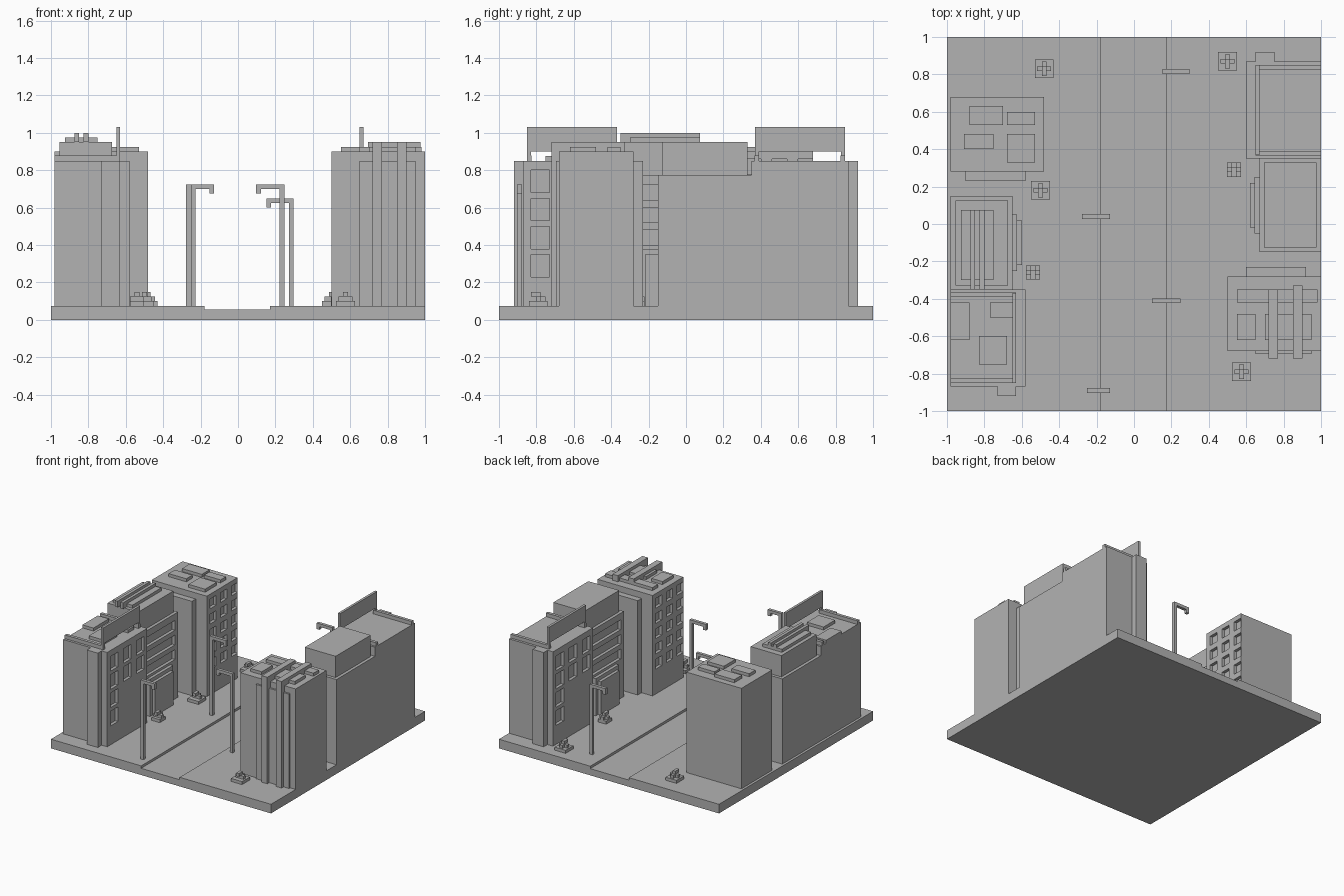
import bpy
import bmesh
from mathutils import Matrix, Vector

GROUND = 0.075
RECESS = 0.025

# Remove the default object
default_cube = bpy.data.objects.get("Cube")
if default_cube:
    bpy.data.objects.remove(default_cube, do_unlink=True)

# Single flat material
grey = bpy.data.materials.new("concrete_grey")
grey.use_nodes = True
colour = (0.45, 0.45, 0.45, 1)
grey.diffuse_color = colour
grey.node_tree.nodes["Principled BSDF"].inputs["Base Color"].default_value = colour


def build(name, boxes, turned=False):
    """Join boxes into one object; turned places it across the street."""
    bm = bmesh.new()
    for xs, ys, zs in boxes:
        low, high = Vector((xs[0], ys[0], zs[0])), Vector((xs[1], ys[1], zs[1]))
        size = high - low
        placement = Matrix.Translation((low + high) / 2) @ Matrix.Diagonal((*size, 1))
        bmesh.ops.create_cube(bm, size=1, matrix=placement)
    if turned:
        spin = Matrix.Translation((0.02, 0, 0)) @ Matrix.Rotation(3.14159265, 4, "Z")
        bmesh.ops.transform(bm, matrix=spin, verts=bm.verts)
    mesh = bpy.data.meshes.new(name)
    bm.to_mesh(mesh)
    bm.free()
    mesh.materials.append(grey)
    item = bpy.data.objects.new(name, mesh)
    bpy.context.collection.objects.link(item)
    return item


def steps(first, width, pitch, count):
    """Evenly spaced intervals."""
    return [(first + pitch * i, first + pitch * i + width) for i in range(count)]


def facade(face, side, top, columns, rows, is_window=lambda column, row: True):
    """Layer of bands and piers that leaves recessed window openings."""
    depth = (face - RECESS, face)
    boxes, level = [], GROUND
    for r, row in enumerate(rows):
        boxes.append((depth, side, (level, row[0])))
        edge = side[0]
        for c, column in enumerate(columns):
            if is_window(c, r):
                boxes.append((depth, (edge, column[0]), row))
                edge = column[1]
        boxes.append((depth, (edge, side[1]), row))
        level = row[1]
    boxes.append((depth, side, (level, top)))
    return boxes


# Base slab with a sunken road
build("base_slab", [
    ((-1, 1), (-1, 1), (0, 0.055)),
    ((-1, -0.18), (-1, 1), (0.055, GROUND)),
    ((0.17, 1), (-1, 1), (0.055, GROUND)),
])


def billboard_block(name, turned):
    """Block with square windows, a side pier and a rooftop billboard."""
    back, face, top = -0.98, -0.58, 0.85
    side = (-0.87, -0.35)
    boxes = [
        ((back, face - RECESS), side, (GROUND, top)),
        ((-0.73, -0.63), (-0.92, side[0]), (GROUND, top)),
    ]
    boxes += facade(face, side, top, steps(-0.83, 0.1, 0.17, 3), steps(0.23, 0.12, 0.15, 4),
                    lambda column, row: column == 0 or row > 1)
    for y in (-0.85, -0.39):
        boxes.append(((back, -0.63), (y, y + 0.025), (top, 0.88)))
        boxes.append(((-0.65, -0.63), (y, y + 0.02), (top, 0.9)))
    build(name, boxes, turned)
    build(name + "_billboard", [((-0.65, -0.63), (-0.85, -0.37), (0.9, 1.03))], turned)


def stepped_block(name, turned):
    """Middle block with ribbon windows, a set-back top floor and an entrance."""
    back, face, top = -0.98, -0.65, 0.775
    side = (-0.35, 0.15)
    boxes = [
        ((back, face - RECESS), side, (GROUND, top)),
        ((-0.955, -0.675), (-0.33, 0.125), (top, 0.95)),
    ]
    boxes += facade(face, side, top, [(-0.31, 0.11)], steps(0.4, 0.08, 0.12, 3))
    build(name, boxes, turned)
    build(name + "_entrance", [
        ((face, face + RECESS), (-0.25, 0.05), (GROUND, 0.38)),
        ((face, face + 0.05), (-0.22, 0.02), (GROUND, 0.35)),
    ], turned)


def tower(name, turned):
    """Tall block with small windows and a shallow pier."""
    back, face, top = -0.98, -0.48, 0.9
    side = (0.28, 0.68)
    boxes = [
        ((back, face - RECESS), side, (GROUND, top)),
        ((-0.9, -0.58), (0.23, side[0]), (GROUND, 0.85)),
    ]
    boxes += facade(face, side, top, steps(0.32, 0.08, 0.14, 3), steps(0.28, 0.08, 0.125, 5))
    build(name, boxes, turned)


# Facing rows of buildings
for row_name, turned in (("west", False), ("east", True)):
    billboard_block(row_name + "_billboard_block", turned)
    stepped_block(row_name + "_stepped_block", turned)
    tower(row_name + "_tower", turned)


def roof_units(name, base, height, footprints):
    build(name, [(xs, ys, (base, base + height)) for xs, ys in footprints])


# Rooftop equipment
roof_units("west_tower_roof_units", 0.9, 0.025, [
    ((-0.88, -0.7), (0.53, 0.63)),
    ((-0.68, -0.53), (0.53, 0.6)),
    ((-0.91, -0.75), (0.4, 0.48)),
    ((-0.68, -0.53), (0.33, 0.48)),
])
roof_units("east_tower_roof_units", 0.9, 0.025, [
    ((0.55, 0.82), (-0.42, -0.35)),
    ((0.55, 0.65), (-0.62, -0.48)),
    ((0.7, 0.95), (-0.62, -0.48)),
    ((0.82, 0.98), (-0.42, -0.35)),
])
roof_units("west_billboard_roof_units", 0.85, 0.025, [
    ((-0.98, -0.88), (-0.62, -0.42)),
    ((-0.83, -0.68), (-0.75, -0.6)),
    ((-0.77, -0.65), (-0.5, -0.42)),
])
roof_units("west_roof_slab", 0.95, 0.025, [((-0.925, -0.75), (-0.3, 0.075))])
roof_units("west_roof_rails", 0.95, 0.05,
           [(xs, (-0.35, 0.075)) for xs in steps(-0.875, 0.025, 0.05, 2)])

# East tower: front panel and fins that wrap onto the roof
fins = [((0.65, 0.95), (-0.695, -0.67), (GROUND, 0.85))]
for x, end in ((0.72, -0.35), (0.85, -0.33)):
    fins.append(((x, x + 0.05), (-0.72, -0.67), (GROUND, 0.95)))
    fins.append(((x, x + 0.05), (-0.67, end), (0.9, 0.95)))
build("east_tower_fins", fins)


def street_lamp(name, post, tip, y, height):
    """Post, arm over the road and a small hanging lamp."""
    w = 0.0125
    depth = (y - w, y + w)
    arm = (min(post, tip) - w, max(post, tip) + w)
    build(name, [
        ((post - w, post + w), depth, (GROUND, height)),
        (arm, depth, (height - 2 * w, height)),
        ((tip - w, tip + w), depth, (height - 4 * w, height)),
    ])


street_lamp("lamp_west_middle", -0.265, -0.14, 0.04, 0.725)
street_lamp("lamp_west_front", -0.24, -0.14, -0.89, 0.725)
street_lamp("lamp_east_front", 0.235, 0.11, -0.41, 0.725)
street_lamp("lamp_east_back", 0.285, 0.165, 0.815, 0.65)


def planter(name, x, y, size):
    """Low box with a blocky shrub."""
    half, unit = size / 2, 0.025

    def cube(dx, dy, low, high):
        cx, cy, h = x + dx * unit, y + dy * unit, unit / 2
        return ((cx - h, cx + h), (cy - h, cy + h),
                (GROUND + low * unit, GROUND + high * unit))

    build(name, [
        ((x - half, x + half), (y - half, y + half), (GROUND, GROUND + unit)),
        cube(0, 0, 1, 3), cube(1, 0, 1, 2), cube(-1, 0, 1, 2),
        cube(0, 1, 1, 2), cube(0, -1, 2, 3),
    ])


for i, (x, y, size) in enumerate([
    (-0.48, 0.83, 0.1), (-0.5, 0.18, 0.1), (-0.54, -0.26, 0.075),
    (0.5, 0.87, 0.1), (0.535, 0.29, 0.075), (0.575, -0.79, 0.1),
]):
    planter("planter_" + "abcdef"[i], x, y, size)
